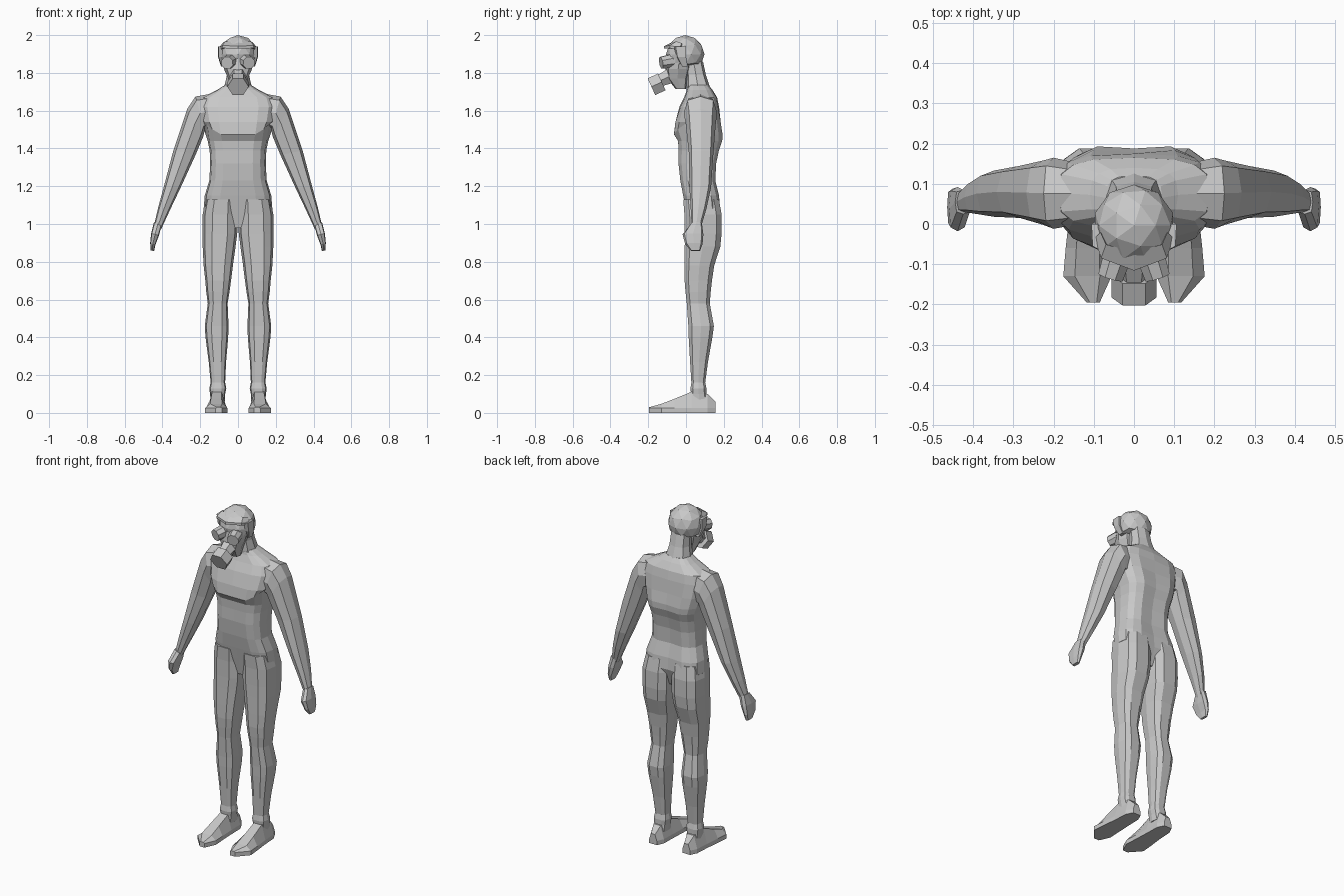
import bpy, bmesh, math
from mathutils import Vector, Matrix

grey = bpy.data.materials.new("light_grey")
grey.diffuse_color = (0.58, 0.58, 0.58, 1)


def finish(name, bm, mirror=False):
    bmesh.ops.recalc_face_normals(bm, faces=bm.faces[:])
    me = bpy.data.meshes.new(name)
    bm.to_mesh(me)
    bm.free()
    me.materials.append(grey)
    ob = bpy.data.objects.new(name, me)
    bpy.context.collection.objects.link(ob)
    if mirror:
        m = ob.modifiers.new("mirror", 'MIRROR')
        m.use_mirror_merge = False
    return ob


def loft(rings):
    """Skin a list of equally sized point rings and cap both ends."""
    bm = bmesh.new()
    vs = [[bm.verts.new(p) for p in r] for r in rings]
    n = len(vs[0])
    for a, b in zip(vs, vs[1:]):
        for i in range(n):
            j = (i + 1) % n
            bm.faces.new((a[i], a[j], b[j], b[i]))
    bm.faces.new(vs[0])
    bm.faces.new(vs[-1])
    return bm


def ring(ax, az, bx, bz, yf, yb, n=8, p=0.75):
    """Squared oval from side point a to side point b, from yf to yb."""
    c = Vector(((ax + bx) / 2, (yf + yb) / 2, (az + bz) / 2))
    h = Vector(((bx - ax) / 2, 0, (bz - az) / 2))
    pts = []
    for i in range(n):
        t = 2 * math.pi * i / n
        cx, sy = math.cos(t), math.sin(t)
        cx = math.copysign(abs(cx) ** p, cx) if abs(cx) > 1e-6 else 0
        sy = math.copysign(abs(sy) ** p, sy) if abs(sy) > 1e-6 else 0
        pts.append(c + h * cx + Vector((0, sy * (yb - yf) / 2, 0)))
    return pts


def upright(rows, n=8, p=0.75):
    return [ring(-w, z, w, z, yf, yb, n, p) for z, w, yf, yb in rows]


# Torso: height, half width, front, back
bm = loft(upright([
    (0.98, 0.10, 0.02, 0.14), (1.08, 0.182, -0.005, 0.185),
    (1.15, 0.176, -0.02, 0.18), (1.23, 0.152, -0.035, 0.16),
    (1.32, 0.147, -0.045, 0.165), (1.39, 0.150, -0.045, 0.18),
    (1.44, 0.160, -0.048, 0.198), (1.475, 0.172, -0.07, 0.20),
    (1.54, 0.190, -0.062, 0.19), (1.62, 0.205, -0.035, 0.175),
    (1.67, 0.190, -0.01, 0.165), (1.71, 0.11, 0.005, 0.14),
    (1.735, 0.07, 0.01, 0.12)], 16, 0.66))
for v in bm.verts:  # spine groove and notch below the breastbone
    if abs(v.co.x) < 0.01 and 1.05 < v.co.z < 1.6:
        v.co.y += -0.012 if v.co.y > 0.05 else 0.006
    if v.co.y < 0 and 1.46 < v.co.z < 1.5:
        v.co.z += 0.06 * max(0, abs(v.co.x) - 0.11) / 0.06
finish("torso", bm)

# Neck
finish("neck", loft(upright([(1.67, 0.095, 0.01, 0.145), (1.73, 0.072, 0.0, 0.125),
                             (1.79, 0.058, 0.0, 0.105), (1.86, 0.055, -0.01, 0.09)])))

# Legs: height, inner x, outer x, front, back
legs = [(1.13, 0.004, 0.172, -0.018, 0.178), (1.05, 0.003, 0.187, -0.012, 0.192),
        (0.95, 0.004, 0.188, -0.01, 0.192), (0.88, 0.013, 0.187, -0.01, 0.185),
        (0.78, 0.027, 0.182, -0.01, 0.152), (0.70, 0.037, 0.173, -0.01, 0.14),
        (0.64, 0.045, 0.168, -0.005, 0.133), (0.58, 0.055, 0.160, 0.002, 0.128),
        (0.46, 0.050, 0.176, 0.01, 0.15), (0.40, 0.052, 0.172, 0.012, 0.142),
        (0.27, 0.063, 0.155, 0.02, 0.118), (0.16, 0.068, 0.145, 0.027, 0.103),
        (0.13, 0.062, 0.152, 0.022, 0.11), (0.10, 0.068, 0.148, 0.025, 0.11),
        (0.06, 0.07, 0.145, 0.02, 0.12)]
finish("legs", loft([ring(xi, z, xo, z, f, b, 10, 0.7)
                     for z, xi, xo, f, b in legs]), True)

# Shoes: y, inner x, outer x, top height
shoes = [(0.155, 0.085, 0.135, 0.06), (0.115, 0.066, 0.155, 0.10),
         (0.03, 0.064, 0.160, 0.112), (-0.06, 0.06, 0.170, 0.075),
         (-0.13, 0.056, 0.176, 0.048), (-0.195, 0.085, 0.118, 0.03)]
rings = []
for y, a, b, t in shoes:
    e = (b - a) * 0.24
    rings.append([(a, y, 0), (b, y, 0), (b, y, 0.025),
                  (b - e, y, t), (a + e, y, t), (a, y, 0.025)])
finish("shoes", loft(rings), True)

# Arms: inner x, z; outer x, z; front, back
arms = [(0.13, 1.50, 0.14, 1.69, 0.0, 0.15), (0.175, 1.50, 0.225, 1.675, -0.012, 0.165),
        (0.185, 1.46, 0.268, 1.61, -0.002, 0.158), (0.225, 1.365, 0.342, 1.39, 0.015, 0.145),
        (0.305, 1.19, 0.392, 1.20, 0.018, 0.133), (0.362, 1.07, 0.422, 1.09, 0.025, 0.108),
        (0.408, 0.97, 0.443, 1.00, 0.03, 0.08)]
finish("arms", loft([ring(*r) for r in arms]), True)

# Hands
hands = [(0.405, 0.99, 0.445, 1.01, 0.025, 0.085), (0.418, 0.94, 0.460, 0.95, -0.018, 0.092),
         (0.437, 0.89, 0.465, 0.90, -0.005, 0.088), (0.444, 0.857, 0.462, 0.86, 0.025, 0.075)]
finish("hands", loft([ring(*r, 8, 0.55) for r in hands]), True)

# Skull cap, flattened underneath
bm = bmesh.new()
bmesh.ops.create_icosphere(bm, subdivisions=2, radius=0.102,
                           matrix=Matrix.Translation((0, -0.004, 1.898)))
for v in bm.verts:
    v.co.z = max(v.co.z, 1.84)
finish("skull", bm)

# Mask body covering the face
finish("mask", loft(upright([(1.93, 0.08, -0.085, 0.03), (1.87, 0.084, -0.1, 0.03),
                             (1.82, 0.074, -0.108, 0.025), (1.77, 0.052, -0.1, 0.01),
                             (1.715, 0.032, -0.055, 0.0)], 8, 0.7)))


def barrel(name, a, b, r1, r2, sides, turn=0, mirror=False):
    """Prism between two points."""
    a, b = Vector(a), Vector(b)
    d = b - a
    bm = bmesh.new()
    mat = (Matrix.Translation((a + b) / 2) @ d.to_track_quat('Z', 'Y').to_matrix().to_4x4()
           @ Matrix.Rotation(turn, 4, 'Z'))
    bmesh.ops.create_cone(bm, cap_ends=True, segments=sides, radius1=r1, radius2=r2,
                          depth=d.length, matrix=mat)
    return finish(name, bm, mirror)


# Eye pieces, snout and filter
barrel("eye_pieces", (0.04, -0.075, 1.863), (0.058, -0.132, 1.853),
       0.038, 0.034, 8, math.pi / 8, True)
barrel("snout", (0, -0.06, 1.795), (0, -0.14, 1.757), 0.05, 0.035, 6, math.pi / 6)
barrel("filter", (0, -0.128, 1.752), (0, -0.183, 1.727), 0.056, 0.056, 6, math.pi / 6)

# Brow peak of the cap
brow = []
for x, y, z in ((-0.098, -0.035, 1.935), (-0.082, -0.085, 1.945), (0, -0.116, 1.942),
                (0.082, -0.085, 1.945), (0.098, -0.035, 1.935)):
    brow.append([(x, y, z), (x * 0.85, y * 0.6, z + 0.022),
                 (x * 0.8, y * 0.6, z - 0.014), (x, y, z - 0.014)])
finish("brow", loft(brow))

# Cap edges running down in front of the ears
finish("side_flaps", loft([
    [(0.085, -0.065, 1.94), (0.103, -0.055, 1.94), (0.106, 0.0, 1.94), (0.085, 0.0, 1.94)],
    [(0.08, -0.05, 1.885), (0.103, -0.045, 1.885), (0.106, 0.0, 1.885), (0.08, 0.0, 1.885)],
    [(0.07, -0.02, 1.835), (0.088, -0.02, 1.835), (0.09, 0.01, 1.835), (0.07, 0.01, 1.835)],
]), True)
